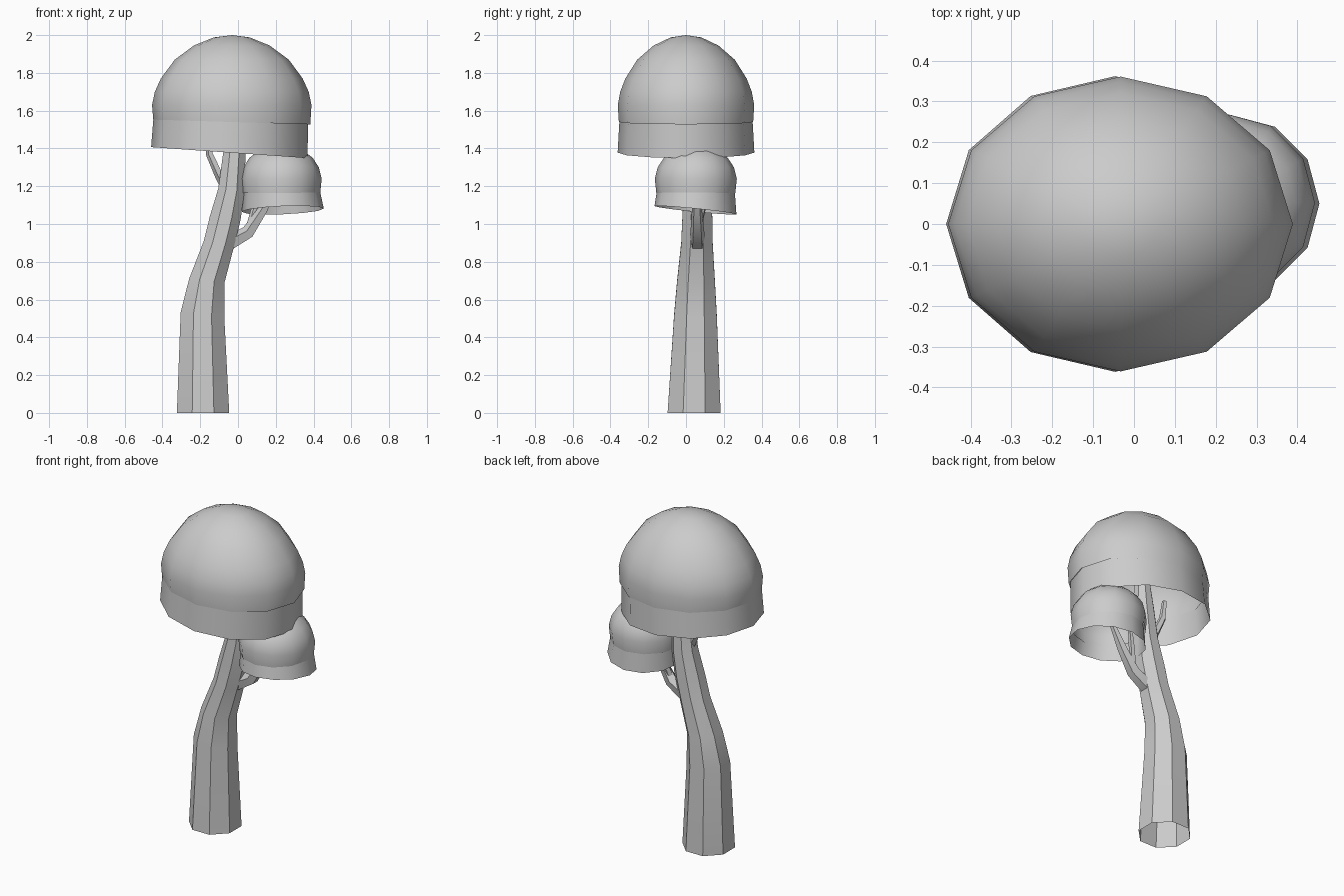
import bpy, bmesh, math
from mathutils import Vector

if "Cube" in bpy.data.objects:
    bpy.data.objects.remove(bpy.data.objects["Cube"], do_unlink=True)

grey = bpy.data.materials.new("plain grey")
grey.use_nodes = True
COLOUR = (0.6, 0.6, 0.6, 1)
grey.diffuse_color = COLOUR
grey.node_tree.nodes["Principled BSDF"].inputs["Base Color"].default_value = COLOUR


def loft(name, rings, tip=None, angle=30):
    """Skin a list of equal point rings, with an optional closing tip."""
    bm = bmesh.new()
    loops = [[bm.verts.new(p) for p in ring] for ring in rings]
    n = len(loops[0])
    for a, b in zip(loops, loops[1:]):
        for i in range(n):
            j = (i + 1) % n
            bm.faces.new((a[i], a[j], b[j], b[i]))
    if tip:
        t = bm.verts.new(tip)
        for i in range(n):
            bm.faces.new((loops[-1][i], loops[-1][(i + 1) % n], t))
    me = bpy.data.meshes.new(name)
    bm.to_mesh(me)
    bm.free()
    me.materials.append(grey)
    ob = bpy.data.objects.new(name, me)
    bpy.context.collection.objects.link(ob)
    bpy.ops.object.select_all(action='DESELECT')
    ob.select_set(True)
    bpy.context.view_layer.objects.active = ob
    bpy.ops.object.shade_smooth_by_angle(angle=math.radians(angle))
    return ob


def oval(cx, cy, z, rx, ry, n=12, turn=0.0, tilt=(0, 0)):
    """Level or tilted elliptical ring of points."""
    pts = []
    for i in range(n):
        a = 2 * math.pi * i / n + turn
        dx, dy = rx * math.cos(a), ry * math.sin(a)
        pts.append((cx + dx, cy + dy, z + dx * tilt[0] + dy * tilt[1]))
    return pts


def branch(name, path, n=5):
    """Tapered limb along (x, y, z, radius) points."""
    pts = [Vector(p[:3]) for p in path]
    rings = []
    for i, p in enumerate(pts):
        d = (pts[min(i + 1, len(pts) - 1)] - pts[max(i - 1, 0)]).normalized()
        u = d.cross(Vector((0, 1, 0))).normalized()
        v = d.cross(u)
        r = path[i][3]
        rings.append([p + r * (u * math.cos(k * math.tau / n) - v * math.sin(k * math.tau / n))
                      for k in range(n)])
    return loft(name, rings)


# Trunk: leaning tube, open at the foot; (x, y, z, radius x, radius y)
trunk = [(-0.185, 0.043, 0.0, 0.150, 0.152), (-0.188, 0.05, 0.52, 0.125, 0.122),
         (-0.165, 0.053, 0.70, 0.101, 0.108), (-0.100, 0.058, 0.90, 0.088, 0.090),
         (-0.068, 0.06, 1.03, 0.088, 0.086), (-0.035, 0.06, 1.18, 0.075, 0.077),
         (-0.017, 0.06, 1.40, 0.062, 0.062), (-0.01, 0.06, 1.55, 0.045, 0.045)]
loft("trunk", [oval(x, y, z, rx, ry, 8, math.pi / 8, (0 if z == 0 else -0.12, 0))
               for x, y, z, rx, ry in trunk])

# Side limbs reaching into the crowns
branch("small_crown_branch", [(-0.06, 0.06, 0.89, 0.045), (0.055, 0.06, 0.955, 0.038),
                              (0.13, 0.058, 1.07, 0.028), (0.21, 0.055, 1.22, 0.016)])
branch("small_crown_twig", [(0.06, 0.06, 0.97, 0.022), (0.085, 0.085, 1.07, 0.018),
                            (0.13, 0.12, 1.20, 0.012)])
branch("left_twig", [(-0.05, 0.06, 1.17, 0.03), (-0.10, 0.065, 1.26, 0.024),
                     (-0.15, 0.07, 1.37, 0.020), (-0.16, 0.075, 1.48, 0.014)])

# Large crown: hollow dome over an open skirt; (z, relative radius)
dome = [(1.54, 0.985), (1.63, 1.0), (1.70, 0.965), (1.77, 0.89), (1.87, 0.715),
        (1.945, 0.475), (1.988, 0.225)]
loft("large_crown_dome", [oval(-0.033, 0, z, 0.422 * k, 0.361 * k,
                               tilt=(-0.03 if z < 1.6 else 0, 0)) for z, k in dome],
     (-0.03, 0, 2.0), 50)
loft("large_crown_skirt", [oval(-0.046, 0, 1.378, 0.414, 0.362, tilt=(-0.07, 0)),
                           oval(-0.038, 0, 1.555, 0.409, 0.352, tilt=(-0.035, 0))], angle=50)

# Small crown, same construction
small = [(1.165, 0.965), (1.24, 1.0), (1.30, 0.93), (1.35, 0.78), (1.392, 0.53), (1.413, 0.26)]
loft("small_crown_dome", [oval(0.228, 0.052, z, 0.215 * k, 0.217 * k) for z, k in small],
     (0.228, 0.052, 1.42), 50)
loft("small_crown_skirt", [oval(0.237, 0.05, 1.073, 0.217, 0.217, tilt=(0.04, -0.10)),
                           oval(0.23, 0.052, 1.175, 0.204, 0.206)], angle=50)
